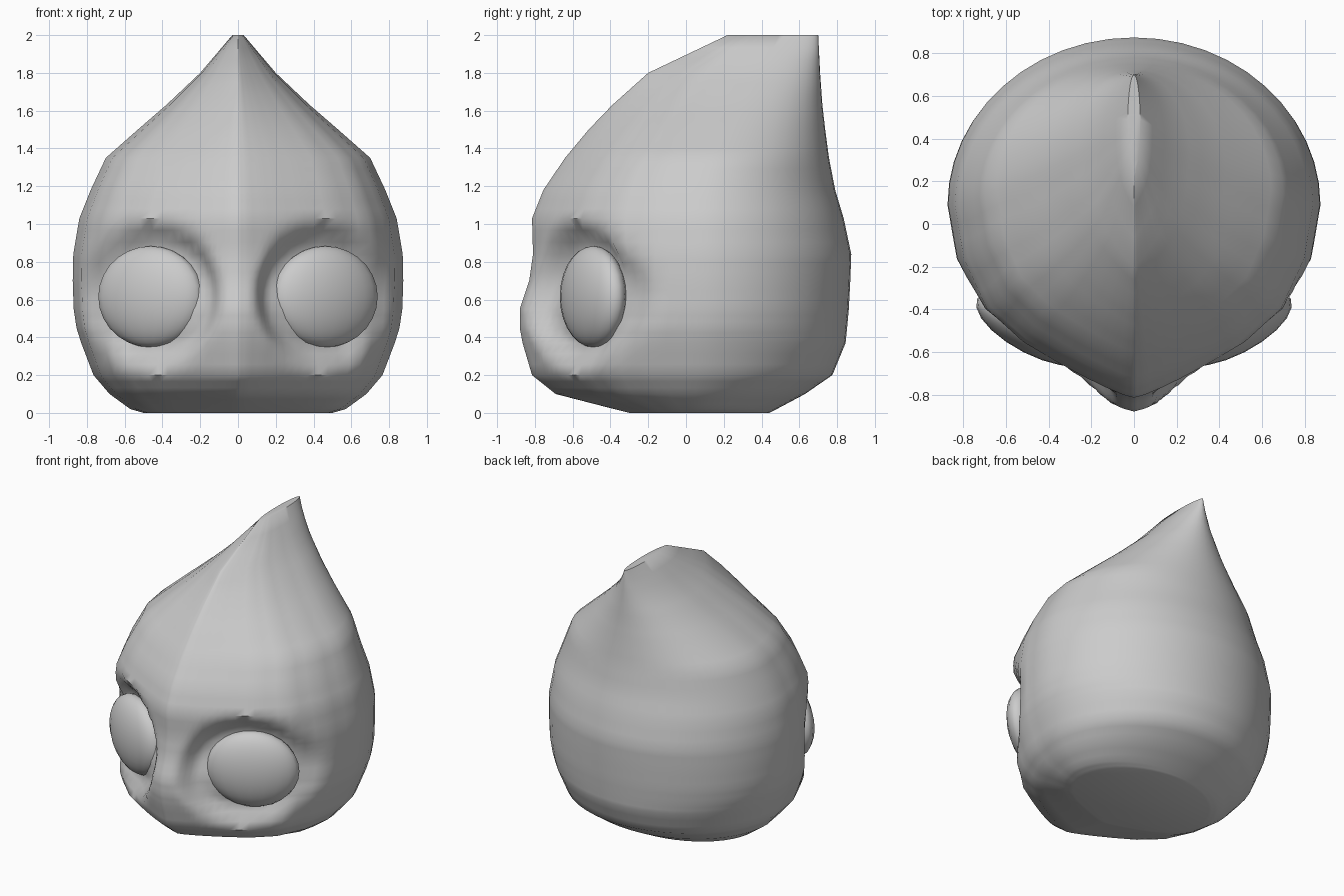
import bpy, bmesh, math

if "Cube" in bpy.data.objects:
    bpy.data.objects.remove(bpy.data.objects["Cube"])

# Rings of the head: z, half width, front y, back y, y of widest point
RINGS = [
    (0.00, 0.50, -0.30, 0.44, 0.05), (0.02, 0.57, -0.38, 0.48, 0.05),
    (0.10, 0.68, -0.69, 0.63, 0.05), (0.20, 0.765, -0.815, 0.775, 0.06),
    (0.37, 0.83, -0.865, 0.845, 0.07), (0.45, 0.855, -0.88, 0.853, 0.08),
    (0.55, 0.87, -0.88, 0.862, 0.09), (0.70, 0.875, -0.83, 0.87, 0.09),
    (0.84, 0.872, -0.81, 0.875, 0.09), (1.03, 0.84, -0.815, 0.835, 0.09),
    (1.18, 0.78, -0.755, 0.79, 0.10), (1.35, 0.70, -0.64, 0.757, 0.14),
    (1.50, 0.53, -0.515, 0.737, 0.20), (1.63, 0.38, -0.39, 0.722, 0.27),
    (1.80, 0.20, -0.20, 0.71, 0.36), (2.00, 0.03, 0.22, 0.70, 0.46)]

# Front half of the cross-section (x, forward), drawn out to a ridge
FRONT = [(0, 1), (0.06, 0.985), (0.16, 0.945), (0.26, 0.90), (0.42, 0.82),
         (0.62, 0.71), (0.82, 0.54), (0.95, 0.28), (1, 0)]
EYE = (0.462, -0.49, 0.615)


def lerp(a, b, t):
    return tuple(p + (q - p) * t for p, q in zip(a, b))


def refine(points, n):
    out = [lerp(a, b, i / n) for a, b in zip(points, points[1:]) for i in range(n)]
    return out + [points[-1]]


def socket(x, y, z):
    """Press the surface inwards around each eye."""
    if y > 0:
        return x, y, z
    side = 1 if x >= 0 else -1
    d = math.hypot((abs(x) - 0.46) / 0.37, (z - 0.62) / 0.39)
    t = min(1, max(0, (1.06 - d) / 0.40))
    depth = 0.11 * t * t * (3 - 2 * t)
    return x - side * 0.45 * depth, y + 0.89 * depth, z


def smooth(obj, angle):
    bpy.ops.object.select_all(action='DESELECT')
    obj.select_set(True)
    bpy.context.view_layer.objects.active = obj
    bpy.ops.object.shade_smooth_by_angle(angle=math.radians(angle))


# Drop-shaped head lofted through the rings
half = [(x, -y) for x, y in refine(FRONT, 3)]
half += [(math.cos(a), math.sin(a)) for a in
         (i * math.pi / 24 for i in range(1, 13))]
half[-1] = (0, 1)
section = half + [(-x, y) for x, y in half[-2:0:-1]]

bm = bmesh.new()
loops = []
for z, w, f, b, c in refine(RINGS, 3):
    loops.append([bm.verts.new(socket(x * w, c + y * ((c - f) if y < 0 else (b - c)), z))
                  for x, y in section])
n = len(section)
for lo, hi in zip(loops, loops[1:]):
    for i in range(n):
        j = (i + 1) % n
        bm.faces.new((lo[i], lo[j], hi[j], hi[i]))
bm.faces.new(loops[0][::-1])
bm.faces.new(loops[-1])
bmesh.ops.recalc_face_normals(bm, faces=bm.faces)
mesh = bpy.data.meshes.new("head")
bm.to_mesh(mesh)
bm.free()
head = bpy.data.objects.new("head", mesh)
bpy.context.collection.objects.link(head)
smooth(head, 50)

# Flattened eyes turned outwards in the sockets
for side, name in ((1, "eye_right"), (-1, "eye_left")):
    bpy.ops.mesh.primitive_uv_sphere_add(
        segments=20, ring_count=14, location=(side * EYE[0], EYE[1], EYE[2]),
        rotation=(0, 0, side * math.radians(27)))
    eye = bpy.context.object
    eye.name = name
    eye.scale = (0.307, 0.125, 0.268)
    smooth(eye, 60)
